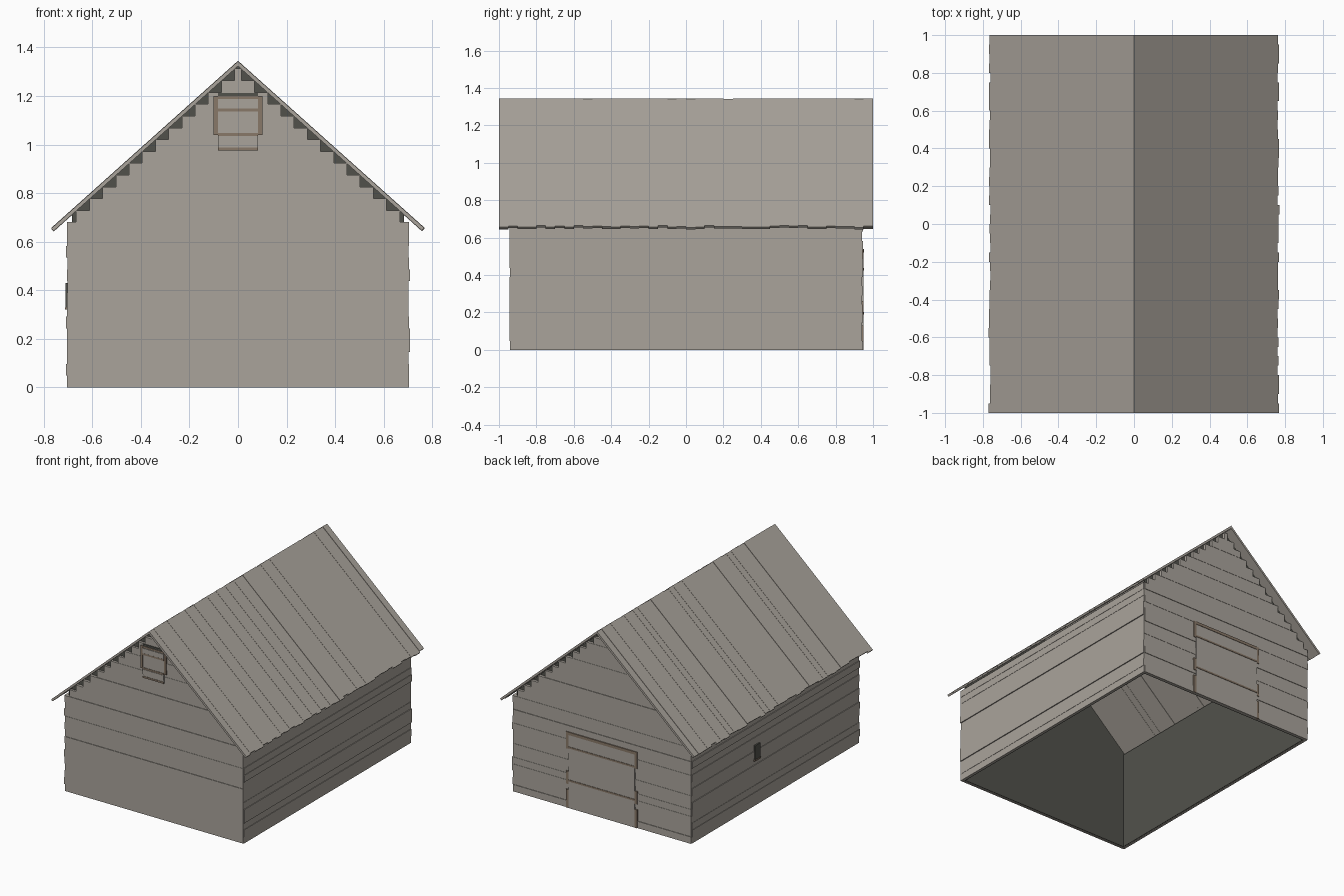
import bpy, bmesh, random
from mathutils import Vector

random.seed(4)
if "Cube" in bpy.data.objects:
    bpy.data.objects.remove(bpy.data.objects["Cube"], do_unlink=True)


def material(name, color):
    m = bpy.data.materials.new(name)
    m.use_nodes = True
    m.diffuse_color = (*color, 1)
    m.node_tree.nodes["Principled BSDF"].inputs["Base Color"].default_value = (*color, 1)
    return m


WOOD = material("weathered_wood", (0.40, 0.37, 0.33))
TRIM = material("brown_trim", (0.25, 0.19, 0.14))
DARK = material("dark_lining", (0.083, 0.083, 0.071))

HALF_W, HALF_L = 0.705, 0.945
RIDGE, SLOPE, ROOF_DROP = 1.345, 0.895, 0.02
PITCH = 0.0486


def prism(bm, profile, y0, y1):
    """Extrude a profile of (x, z) points from y0 to y1."""
    front = [bm.verts.new((x, y0, z)) for x, z in profile]
    back = [bm.verts.new((x, y1, z)) for x, z in profile]
    bm.faces.new(front)
    bm.faces.new(back[::-1])
    n = len(profile)
    for i in range(n):
        j = (i + 1) % n
        bm.faces.new((front[j], front[i], back[i], back[j]))


def box(bm, x0, x1, y0, y1, z0, z1):
    prism(bm, [(x0, z0), (x1, z0), (x1, z1), (x0, z1)], y0, y1)


def finish(bm, name, mat):
    bmesh.ops.recalc_face_normals(bm, faces=bm.faces)
    mesh = bpy.data.meshes.new(name)
    bm.to_mesh(mesh)
    bm.free()
    mesh.materials.append(mat)
    obj = bpy.data.objects.new(name, mesh)
    bpy.context.collection.objects.link(obj)
    return obj


def boxes(name, mat, items):
    bm = bmesh.new()
    for item in items:
        box(bm, *item)
    return finish(bm, name, mat)


def roof_half(z):
    """Half width of the space under the roof at height z."""
    return (RIDGE - ROOF_DROP - z) / SLOPE


def ordered(a, b):
    return (a, b) if a < b else (b, a)


for side, label in ((1, "left"), (-1, "right")):
    # Long wall of horizontal boards
    boards = []
    for i in range(14):
        outer = HALF_W + random.choice((-0.004, -0.002, 0, 0.003))
        x0, x1 = ordered(side * 0.685, side * outer)
        boards.append((x0, x1, -0.94, 0.94, i * PITCH, (i + 1) * PITCH))
    boxes(label + "_wall_boards", WOOD, boards)

    # Roof slope of planks running from ridge to eave
    bm = bmesh.new()
    count = 40
    for i in range(count):
        sink = random.choice((0, 0, 0.002, 0.004))
        ex = 0.765 + random.uniform(-0.006, 0.004)
        ez = RIDGE - SLOPE * ex - sink
        pts = [(0, RIDGE - sink), (ex, ez), (ex - 0.01, ez - 0.011),
               (0, RIDGE - ROOF_DROP - sink)]
        prism(bm, [(side * x, z) for x, z in pts],
              -1 + 2 * i / count, -1 + 2 * (i + 1) / count)
    finish(bm, label + "_roof_planks", WOOD)

for end, label in ((-1, "front"), (1, "back")):
    # Gable wall of boards with square-cut ends stepping up under the roof
    boards = []
    for i in range(27):
        top = (i + 1) * PITCH
        w = min(0.70, roof_half(top))
        if w < 0.01:
            continue
        y0, y1 = ordered(end * 0.925, end * (HALF_L - random.choice((0, 0.002, 0.004))))
        boards.append((-w, w, y0, y1, i * PITCH, top))
    boxes(label + "_gable_boards", WOOD, boards)

    # Dark lining behind the gable boards
    bm = bmesh.new()
    w, base = 0.683, 0.002
    y0, y1 = ordered(end * 0.918, end * 0.923)
    prism(bm, [(-w, base), (w, base), (w, roof_half(0) * SLOPE - w * SLOPE),
               (0, RIDGE - ROOF_DROP), (-w, RIDGE - ROOF_DROP - w * SLOPE)], y0, y1)
    finish(bm, label + "_gable_lining", DARK)

# Dark lining behind the long walls
boxes("side_wall_lining", DARK,
      [(-0.684, -0.679, -0.918, 0.918, 0.002, 0.7),
       (0.679, 0.684, -0.918, 0.918, 0.002, 0.7)])

# Loft hatch in the front gable
boxes("loft_hatch_panel", WOOD, [(-0.083, 0.083, -0.950, -0.930, 0.975, 1.20)])
boxes("loft_hatch_battens", WOOD,
      [(-0.083, 0.083, -0.954, -0.948, z, z + 0.035) for z in (1.0, 1.15)])
boxes("loft_hatch_posts", TRIM,
      [(-0.10, -0.083, -0.952, -0.930, 1.04, 1.20),
       (0.083, 0.10, -0.952, -0.930, 1.04, 1.20)])
boxes("loft_hatch_rails", TRIM,
      [(-0.083, 0.083, -0.953, -0.945, z, z + 0.012)
       for z in (0.975, 1.036, 1.137, 1.188)])
boxes("loft_hatch_gap", DARK, [(-0.083, 0.083, -0.949, -0.930, 1.20, 1.213)])

# Barn door in the back gable
boxes("barn_door_panel", WOOD, [(-0.26, 0.26, 0.930, 0.949, 0.0, 0.53)])
boxes("barn_door_rails", TRIM,
      [(-0.26, 0.26, 0.945, 0.952, z, z + h)
       for z, h in ((0.52, 0.02), (0.425, 0.012), (0.19, 0.012))])
posts = []
for x0, x1 in ((-0.28, -0.26), (0.26, 0.28)):
    for z0, z1 in ((0.0, 0.13), (0.17, 0.26), (0.42, 0.54)):
        posts.append((x0, x1, 0.930, 0.950, z0, z1))
boxes("barn_door_posts", TRIM, posts)

# Small opening in the right wall
boxes("side_opening", DARK, [(-0.711, -0.69, 0.18, 0.24, 0.33, 0.43)])
boxes("side_opening_sill", TRIM, [(-0.713, -0.69, 0.175, 0.245, 0.32, 0.33)])
